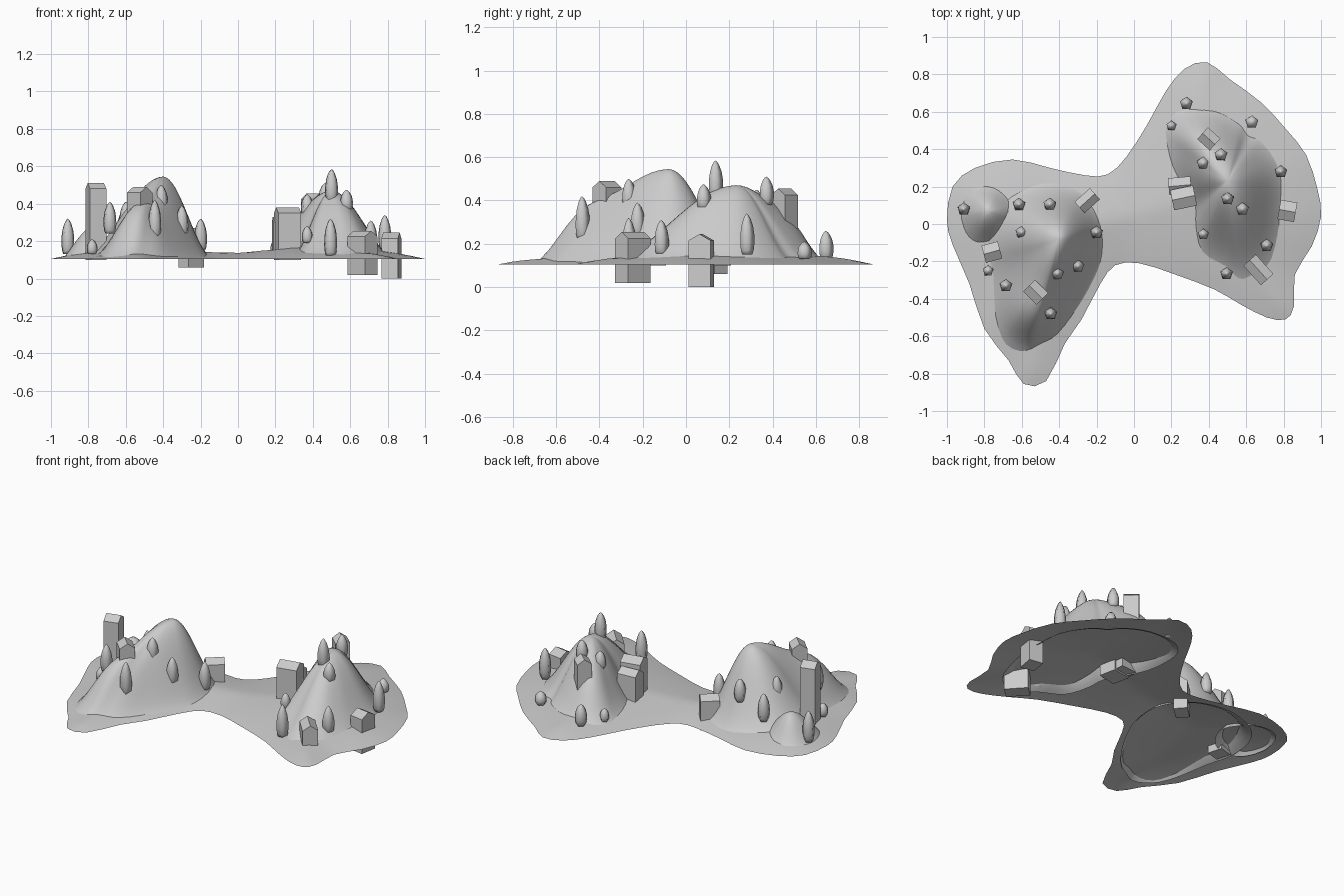
import bpy, bmesh, math
from mathutils import Vector, geometry

if "Cube" in bpy.data.objects:
    bpy.data.objects.remove(bpy.data.objects["Cube"])


def finish(bm, name, smooth=False):
    me = bpy.data.meshes.new(name)
    bm.normal_update()
    bm.to_mesh(me)
    bm.free()
    if smooth:
        for p in me.polygons:
            p.use_smooth = True
    ob = bpy.data.objects.new(name, me)
    bpy.context.collection.objects.link(ob)
    return ob


def resample(pts, k):
    """Closed smooth curve through the outline points."""
    P = [Vector(p) for p in pts]
    out, n = [], len(P)
    for i in range(n):
        a, b, c, d = (P[(i + j) % n] for j in (-1, 0, 1, 2))
        for s in range(k):
            t = s / k
            out.append(0.5 * (2*b + (c-a)*t + (2*a-5*b+4*c-d)*t*t + (3*b-a-3*c+d)*t**3))
    return out


# Beach: thin, domed sheet joining the two islands
shore = [(-1, .02), (-.97, .2), (-.85, .3), (-.65, .345), (-.45, .3), (-.26, .26), (-.14, .265),
         (-.04, .36), (.07, .53), (.17, .71), (.27, .83), (.39, .865), (.51, .775), (.68, .65),
         (.81, .51), (.92, .37), (.98, .19), (1, .04), (.95, -.12), (.86, -.27), (.855, -.44),
         (.81, -.51), (.71, -.5), (.57, -.43), (.43, -.35), (.22, -.27), (.03, -.21), (-.1, -.22),
         (-.18, -.32), (-.28, -.51), (-.37, -.64), (-.47, -.84), (-.59, -.855), (-.67, -.73),
         (-.8, -.56), (-.88, -.32), (-.97, -.11)]
edge = resample(shore, 2)
n = len(edge)


def shore_dist(p):
    best = 9
    for i in range(n):
        a, b = edge[i], edge[(i + 1) % n]
        ab = b - a
        t = max(0, min(1, (p - a).dot(ab) / ab.length_squared))
        best = min(best, (p - a - ab * t).length)
    return best


pts = list(edge)
for i in range(-25, 26):
    for j in range(-22, 23):
        p = Vector((i * .04, j * .04))
        if shore_dist(p) > .02:
            pts.append(p)
vs, _, fs, *_ = geometry.delaunay_2d_cdt(pts, [(i, (i + 1) % n) for i in range(n)], [], 1, 1e-5)
bm = bmesh.new()
bv = []
for v in vs:
    neck = min(1, .72 + abs(v.x))
    bv.append(bm.verts.new((v.x, v.y, .105 + .1 * neck * (1 - math.exp(-shore_dist(v) / .42)))))
for f in fs:
    bm.faces.new([bv[i] for i in f])
finish(bm, "beach", True)


def hill(name, outline, peak, height, mix, bumps=(), rings=16):
    """Open shell: rings from the peak to the foot outline, plus soft bumps.
    mix blends a bell profile (0) with a rounder, steep-footed dome (1);
    the back flank always fades out as a bell."""
    c = Vector(peak)
    rim = resample(outline, 3)
    bm = bmesh.new()
    prev = None
    top = None
    for r in range(rings + 1):
        t = r / rings
        ring = []
        for q in ([c] if r == 0 else rim):
            p = c + (q - c) * t * 1.03
            m = mix * (1 - max(0, (q - c).normalized().y)) if r else mix
            z = height * ((1 - m) * (.5 + .5 * math.cos(math.pi * t)) + m * (1 - t ** 1.6))
            for bx, by, amp, sig in bumps:
                d2 = (p.x - bx) ** 2 + (p.y - by) ** 2
                z += amp * math.exp(-d2 / (2 * sig * sig)) * (1 - t ** 4)
            ring.append(bm.verts.new((p.x, p.y, .105 + z)))
        if r == 0:
            top = ring[0]
        else:
            m = len(ring)
            for i in range(m):
                k = (i + 1) % m
                bm.faces.new((top, ring[i], ring[k]) if r == 1 else
                             (prev[i], ring[i], ring[k], prev[k]))
        prev = ring
    bm.normal_update()
    if sum(f.normal.z for f in bm.faces) < 0:
        bmesh.ops.reverse_faces(bm, faces=bm.faces[:])
    finish(bm, name, True)


hill("left_hill",
     [(-.7, .18), (-.5, .25), (-.32, .22), (-.21, .13), (-.15, 0), (-.16, -.16), (-.21, -.29),
      (-.3, -.45), (-.41, -.59), (-.5, -.65), (-.58, -.69), (-.68, -.64), (-.74, -.51),
      (-.78, -.29), (-.82, -.13), (-.8, .05)],
     (-.4, -.08), .44, .25, [(-.57, -.52, .14, .12)])
hill("left_knoll",
     [(-.93, .08), (-.9, .18), (-.82, .235), (-.7, .21), (-.6, .06), (-.69, -.09),
      (-.82, -.12), (-.89, -.08), (-.925, 0)],
     (-.78, .07), .17, .7, rings=8)
hill("right_hill",
     [(.15, .45), (.165, .56), (.25, .64), (.43, .65), (.57, .59), (.63, .52), (.7, .48), (.78, .37),
      (.82, .24), (.82, .05), (.8, -.1), (.73, -.28), (.59, -.34), (.49, -.27), (.35, -.19),
      (.3, -.05), (.29, .07), (.22, .19), (.165, .32)],
     (.5, .23), .365, .3, [(.33, .5, .1, .1)])


def tree(x, y, z0, z1, r=.036):
    """Five-sided pointed oval crown."""
    bm = bmesh.new()
    prof = [(0, .7), (.1, .9), (.28, 1), (.5, .98), (.7, .82), (.87, .52), (.96, .24)]
    rings = [[bm.verts.new((x + r * w * math.cos(a), y + r * w * math.sin(a), z0 + (z1 - z0) * h))
              for a in (.3 + i * math.tau / 5 for i in range(5))] for h, w in prof]
    for lo, hi in zip(rings, rings[1:]):
        for i in range(5):
            bm.faces.new((lo[i], lo[(i+1) % 5], hi[(i+1) % 5], hi[i]))
    tip = bm.verts.new((x, y, z1))
    for i in range(5):
        bm.faces.new((rings[-1][i], rings[-1][(i+1) % 5], tip))
    bm.faces.new(rings[0][::-1])
    finish(bm, "tree", True)


for t in [(-.91, .08, .13, .32), (-.615, .105, .19, .36), (-.45, .105, .27, .41),
          (-.6, -.045, .25, .41), (-.2, -.045, .15, .32), (-.41, -.265, .36, .5),
          (-.3, -.225, .23, .39), (-.445, -.48, .22, .42), (-.78, -.25, .13, .21, .03),
          (-.685, -.33, .24, .41), (.28, .645, .13, .26), (.2, .525, .13, .21, .028),
          (.63, .545, .13, .21), (.37, .325, .33, .45), (.465, .37, .38, .51),
          (.5, .135, .41, .585), (.58, .08, .36, .475), (.785, .28, .15, .34),
          (.37, -.055, .19, .28, .03), (.71, -.115, .15, .31), (.495, -.265, .12, .32)]:
    tree(*t)


def house(x, y, z0, z1, length, width, deg, roof=.03):
    """Box with a gabled roof; the ridge runs along its length."""
    bm = bmesh.new()
    h, w, e = length / 2, width / 2, z1 - roof
    prof = [(-w, z0), (w, z0), (w, e), (0, z1), (-w, e)]
    ends = [[bm.verts.new((s * h, a, b)) for a, b in prof] for s in (-1, 1)]
    bm.faces.new(ends[0][::-1])
    bm.faces.new(ends[1])
    for i in range(5):
        k = (i + 1) % 5
        bm.faces.new((ends[0][i], ends[0][k], ends[1][k], ends[1][i]))
    ca, sa = math.cos(math.radians(deg)), math.sin(math.radians(deg))
    for v in bm.verts:
        v.co.x, v.co.y = x + ca * v.co.x - sa * v.co.y, y + sa * v.co.x + ca * v.co.y
    finish(bm, "house")


for hs in [(-.76, -.15, .1, .51, .09, .095, 15), (-.525, -.365, .33, .49, .1, .09, -45),
           (-.25, .125, .06, .27, .11, .08, 42), (.265, .14, .1, .38, .125, .11, 12),
           (.245, .205, .11, .33, .12, .09, 5), (.4, .455, .24, .455, .09, .085, -42),
           (.665, -.245, .02, .255, .14, .09, -48), (.82, .07, 0, .245, .09, .105, -10)]:
    house(*hs)
